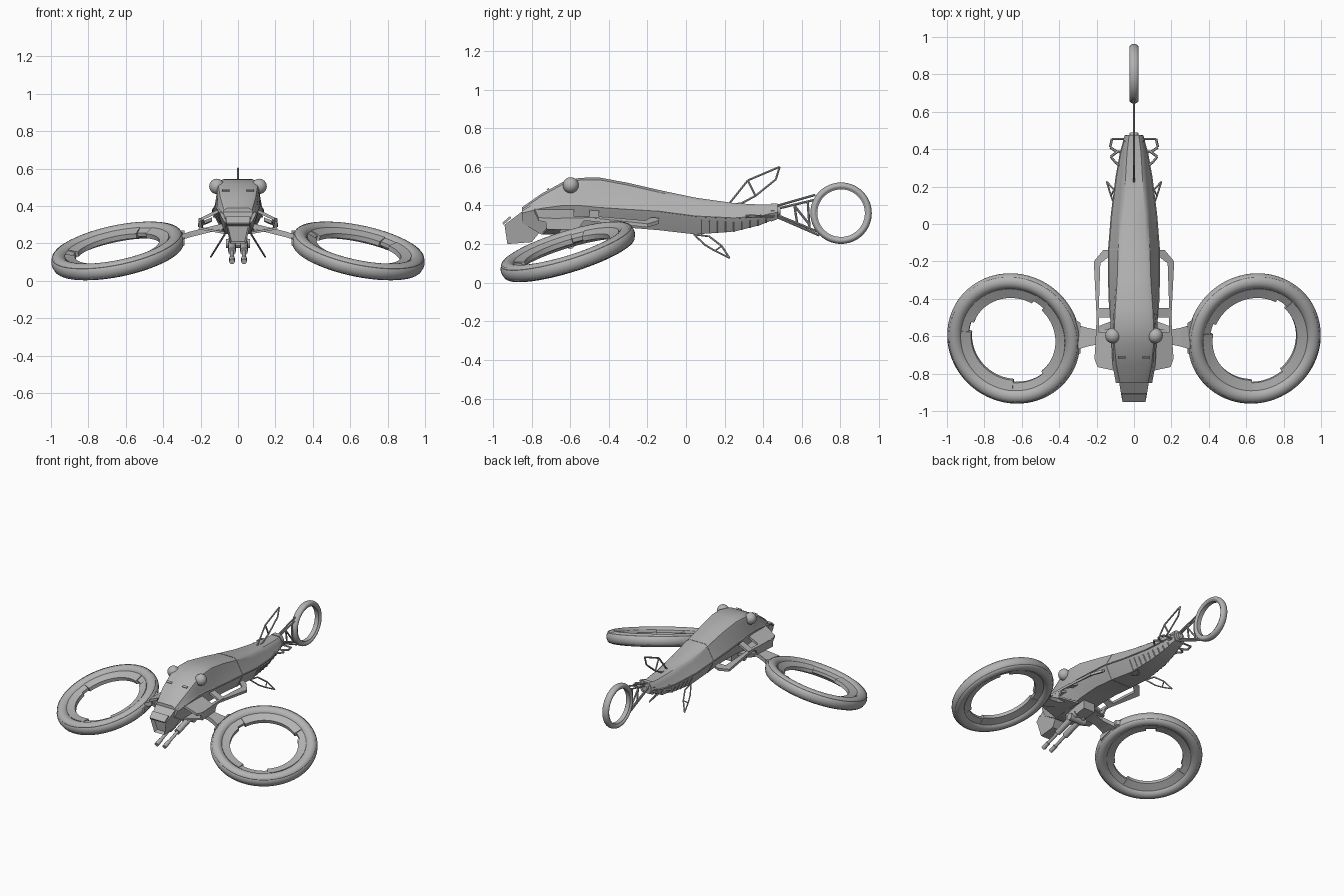
import bpy, bmesh, math
from mathutils import Vector, Matrix

if "Cube" in bpy.data.objects:
    bpy.data.objects.remove(bpy.data.objects["Cube"])

grey = bpy.data.materials.new("hull_grey")
grey.diffuse_color = (0.45, 0.45, 0.45, 1)
grey.use_nodes = True
grey.node_tree.nodes["Principled BSDF"].inputs["Base Color"].default_value = grey.diffuse_color


def make(name, verts, faces, smooth=40):
    me = bpy.data.meshes.new(name)
    me.from_pydata([tuple(v) for v in verts], [], faces)
    bm = bmesh.new()
    bm.from_mesh(me)
    bmesh.ops.recalc_face_normals(bm, faces=bm.faces)
    bm.to_mesh(me)
    bm.free()
    me.materials.append(grey)
    ob = bpy.data.objects.new(name, me)
    bpy.context.collection.objects.link(ob)
    bpy.ops.object.select_all(action='DESELECT')
    ob.select_set(True)
    bpy.context.view_layer.objects.active = ob
    if smooth:
        bpy.ops.object.shade_smooth_by_angle(angle=math.radians(smooth))
    return ob


def loft(name, rings, smooth=40):
    n = len(rings[0])
    verts = [p for r in rings for p in r]
    faces = [(i * n + j, i * n + (j + 1) % n, (i + 1) * n + (j + 1) % n, (i + 1) * n + j)
             for i in range(len(rings) - 1) for j in range(n)]
    faces += [tuple(range(n)), tuple(range((len(rings) - 1) * n, len(rings) * n))]
    return make(name, verts, faces, smooth)


def rod(name, a, b, r, r2=None, sides=10):
    a, b = Vector(a), Vector(b)
    q = Vector((0, 0, 1)).rotation_difference(b - a)
    def ring(c, rad):
        return [c + q @ Vector((rad * math.cos(t), rad * math.sin(t), 0))
                for t in (2 * math.pi * k / sides for k in range(sides))]
    return loft(name, [ring(a, r), ring(b, r2 or r)])


def frame(name, pts, r, closed=True):
    for k in range(len(pts) if closed else len(pts) - 1):
        rod(name, pts[k], pts[(k + 1) % len(pts)], r, sides=6)


def lathe(name, profile, mat, a0=0, a1=360, steps=72):
    full = a1 - a0 >= 360
    n = len(profile)
    cnt = steps if full else steps + 1
    verts = []
    for k in range(cnt):
        t = math.radians(a0 + (a1 - a0) * k / steps)
        verts += [mat @ Vector((r * math.cos(t), r * math.sin(t), z)) for r, z in profile]
    faces = [(k * n + j, k * n + (j + 1) % n, ((k + 1) % cnt) * n + (j + 1) % n, ((k + 1) % cnt) * n + j)
             for k in range(steps) for j in range(n)]
    if not full:
        faces += [tuple(range(n)), tuple(range(steps * n, (steps + 1) * n))]
    return make(name, verts, faces)


def oval(r, sr, sz, n=20):
    return [(r + sr * math.cos(2 * math.pi * k / n), sz * math.sin(2 * math.pi * k / n)) for k in range(n)]


def slab(name, pts, offset):
    """Flat polygon thickened along an offset vector."""
    o = Vector(offset)
    return loft(name, [[Vector(p) for p in pts], [Vector(p) + o for p in pts]], 0)


# fuselage: y, top z, top half width, mid z, mid half width, bottom z, bottom half width
ST = [(-.85, .39, .075, .36, .097, .31, .07), (-.75, .46, .095, .385, .115, .25, .07),
      (-.64, .52, .105, .40, .12, .25, .07), (-.55, .543, .105, .40, .125, .27, .075),
      (-.45, .545, .10, .39, .13, .28, .08), (-.3, .517, .09, .38, .135, .285, .085),
      (-.14, .48, .085, .37, .135, .272, .085), (.05, .44, .075, .345, .12, .25, .075),
      (.25, .412, .06, .335, .095, .265, .06), (.38, .405, .05, .345, .072, .297, .045),
      (.475, .405, .035, .365, .045, .335, .03)]


def station(y):
    for a, b in zip(ST, ST[1:]):
        if y <= b[0]:
            t = (y - a[0]) / (b[0] - a[0])
            return [p + (q - p) * t for p, q in zip(a, b)]
    return ST[-1]


def section(y, grow=0):
    _, zt, wt, zm, wm, zb, wb = station(y)
    g = grow
    half = [(wt * .75, zt + g), (wt + g, zt - .012), (wt + .007 + g, zt - .03), (wm - .006 + g, zm + .012),
            (wm + g, zm), (wm - .008 + g, zm - .02), (wb + g, zb - g)]
    return [Vector((x, y, z)) for x, z in half] + [Vector((-x, y, z)) for x, z in reversed(half)]


loft("fuselage", [section(s[0]) for s in ST], 35)
loft("hull_seam", [section(-.138, .002), section(-.132, .002)])
loft("tail_collar", [section(.44, .005), section(.473, .005)])
rod("tail_plug", (0, .46, .372), (0, .49, .372), .028, .022, 16)

# sensor head under the nose, with recessed front window
def w(z):
    return .042 + (z - .2) * .22
prof = [(-.84, .375), (-.94, .30), (-.925, .20), (-.80, .21), (-.75, .27)]
head = loft("sensor_head", [[(w(z) * s, y, z) for y, z in prof] for s in (1, -1)], 0)
bm = bmesh.new()
bm.from_mesh(head.data)
face = min(bm.faces, key=lambda f: f.calc_center_median().y)
bmesh.ops.inset_region(bm, faces=[face], thickness=.012)
bmesh.ops.translate(bm, verts=face.verts, vec=(0, .03, 0))
bm.to_mesh(head.data)
bm.free()
slab("sensor_brow", [(-.062, -.945, .30), (.062, -.945, .30), (.066, -.905, .335), (-.066, -.905, .335)], (0, -.006, .01))

# gun cradle beneath the nose
slab("gun_cradle", [(-.045, -.66, .19), (.045, -.66, .19), (.045, -.47, .215), (-.045, -.47, .215)], (0, 0, .07))
rod("cradle_axle", (-.065, -.6, .2), (.065, -.6, .2), .025, sides=16)


def skin_z(x, y):
    return .385 - (x - .1) * .48 - max(0, y + .45) * .1


def skin(name, pts):
    slab(name, [(x, y, skin_z(abs(x), y)) for x, y in pts], (0, 0, -.018))


up = Vector((0, 0, 1))
for s, side in ((1, "right"), (-1, "left")):
    # domes on the roof
    bpy.ops.mesh.primitive_uv_sphere_add(segments=28, ring_count=16, radius=.041, location=(s * .113, -.597, .505))
    dome = bpy.context.object
    dome.name = side + "_roof_dome"
    dome.data.materials.append(grey)
    bpy.ops.object.shade_smooth()

    # main ducted ring, tilted outward and forward
    q = up.rotation_difference(Vector((s * .197, -.29, .936)))
    m = Matrix.Translation((s * .643, -.612, .16)) @ q.to_matrix().to_4x4()
    lathe(side + "_rotor_ring", oval(.32, .042, .045), m)
    lathe(side + "_ring_lip", [(.346, .038), (.353, .031), (.353, -.031), (.346, -.038)], m)
    lathe(side + "_inner_band", [(.245, .010), (.285, .024), (.285, -.024), (.245, -.010)], m)
    for a0 in (-50, 62, 172):
        lathe(side + "_band_liner", [(.230, .013), (.284, .028), (.284, -.028), (.230, -.013)], m, a0, a0 + 96, 24)

    # arm joining ring to fuselage
    loft(side + "_ring_arm", [[(s * x, y, z + dz) for y, dz in ((-.605 - h, .015), (-.605 + h, .015),
                               (-.605 + h, -.015), (-.605 - h, -.015))]
                              for x, z, h in ((.07, .295, .05), (.2, .262, .04), (.25, .25, .05), (.3, .235, .065))], 0)
    slab(side + "_arm_clamp", [(s * .285, -.69, .225), (s * .285, -.53, .27), (s * .315, -.51, .27), (s * .305, -.70, .215)], (0, 0, -.035))

    # open side fairing: outer rail, cross bars and solid front
    skin(side + "_fairing_rail", [(s * .188, -.74), (s * .21, -.72), (s * .2, -.5), (s * .215, -.2), (s * .165, -.14), (s * .14, -.14), (s * .14, -.18), (s * .18, -.21), (s * .188, -.45)])
    skin(side + "_fairing_bar", [(s * .11, -.45), (s * .2, -.45), (s * .2, -.5), (s * .11, -.5)])
    skin(side + "_fairing_front", [(s * .1, -.58), (s * .2, -.58), (s * .212, -.72), (s * .195, -.765), (s * .1, -.785)])
    slab(side + "_fairing_wall", [(s * .208, -.73, .335), (s * .2, -.52, .335), (s * .2, -.56, .275), (s * .21, -.72, .275)], (-s * .012, 0, 0))
    slab(side + "_fairing_floor", [(s * .07, -.74, .25), (s * .205, -.72, .275), (s * .2, -.55, .275), (s * .07, -.5, .255)], (0, 0, .012))

    # rear stabiliser frame
    pts = [(.06, .30), (.1, .33), (.125, .36), (.09, .385), (.128, .41), (.118, .455), (.05, .455)]
    loop = [(s * x, y, .345) for x, y in pts]
    frame(side + "_stabiliser", loop, .007)
    rod(side + "_stabiliser_brace", loop[3], (s * .05, .39, .345), .007, sides=6)

    # splayed lower fin
    pts = [(.04, .25), (.12, .24), (.185, .19), (.225, .128), (.15, .165), (.10, .195)]
    loop = [(s * (.07 + (.25 - z) * .62), y, z) for y, z in pts]
    frame(side + "_lower_fin", loop, .005)
    rod(side + "_lower_fin_brace", loop[2], loop[4], .004, sides=6)

    # gun barrel with sleeve and muzzle
    rod(side + "_gun_body", (s * .032, -.56, .22), (s * .032, -.76, .157), .021, sides=12)
    rod(side + "_gun_barrel", (s * .032, -.74, .163), (s * .032, -.905, .105), .011, sides=12)
    rod(side + "_gun_muzzle", (s * .032, -.86, .121), (s * .032, -.912, .103), .015, sides=12)

    # vents on nose and ribs along the belly
    slab(side + "_nose_vent", [(s * .045, -.72, .479), (s * .085, -.72, .479), (s * .085, -.708, .486), (s * .045, -.708, .486)], (0, -.002, .005))
    for k in range(9):
        y = .08 + k * .042
        p = section(y)
        a, b = p[5], p[6]
        rod(side + "_belly_rib", (s * a.x, y, a.z), (s * b.x, y, b.z), .004, sides=6)
    frame(side + "_hull_trim", [(s * section(st[0])[4].x, st[0], section(st[0])[4].z) for st in ST[4:]], .004, False)

# tail ring on its lattice boom
mt = Matrix.Translation((0, .803, .36)) @ Matrix.Rotation(math.pi / 2, 4, 'Y')
lathe("tail_ring", oval(.141, .018, .025), mt)
lathe("tail_ring_band", [(.123, .016), (.14, .022), (.14, -.022), (.123, -.016)], mt)
BOOM = [((.46, .395), (.67, .455)), ((.46, .380), (.67, .43)), ((.46, .355), (.68, .265)),
        ((.46, .345), (.69, .245)), ((.56, .41), (.575, .31)), ((.63, .425), (.64, .28)), ((.56, .40), (.64, .30))]
for (y0, z0), (y1, z1) in BOOM:
    rod("tail_boom_strut", (0, y0, z0), (0, y1, z1), .006, sides=8)

# upright dorsal fin
fin = [(0, .22, .405), (0, .32, .53), (0, .485, .60), (0, .465, .535), (0, .36, .45), (0, .285, .41)]
frame("dorsal_fin", fin, .006)
rod("dorsal_fin_brace", fin[1], fin[4], .006, sides=6)
